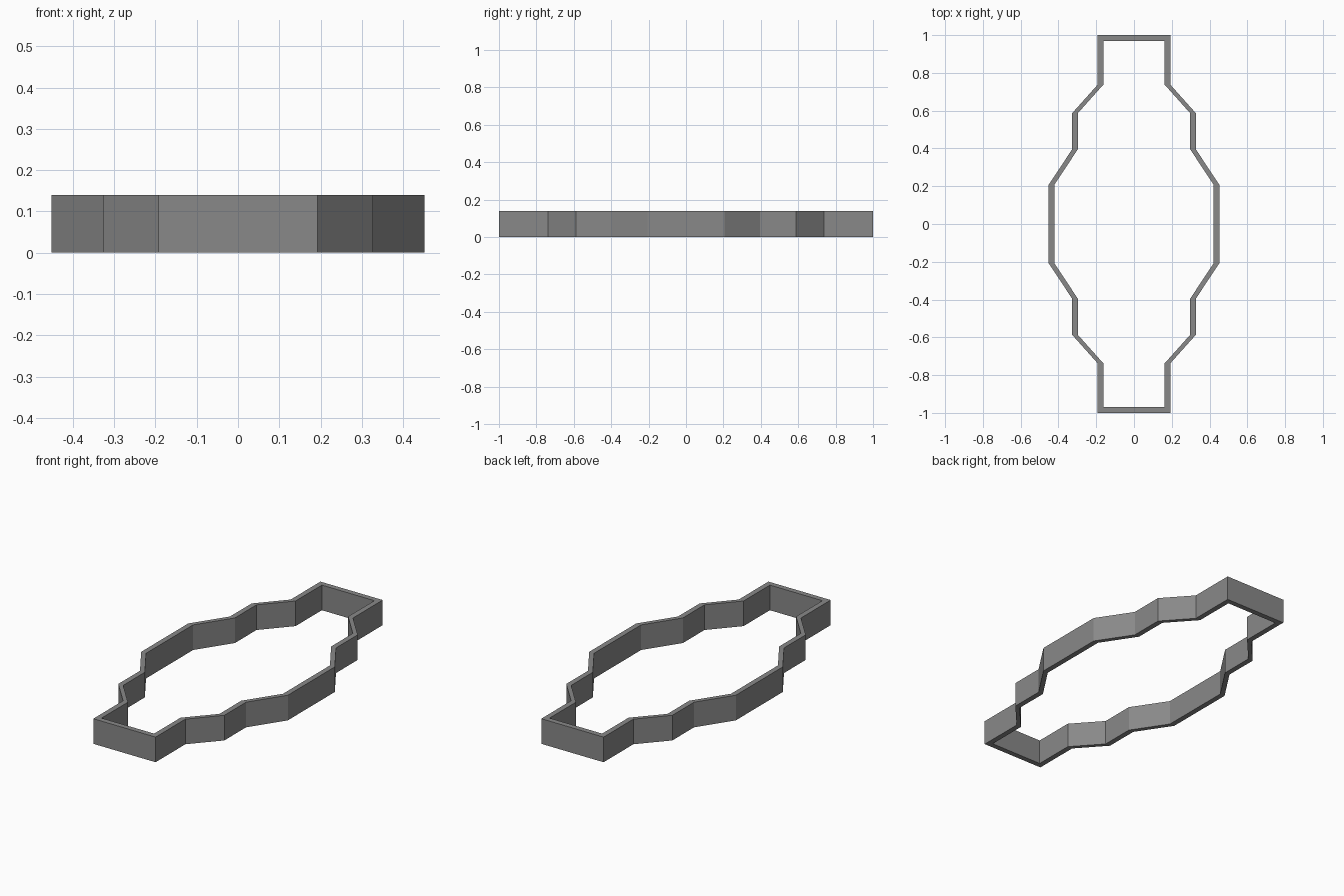
import bpy, bmesh

if "Cube" in bpy.data.objects:
    bpy.data.objects.remove(bpy.data.objects["Cube"])

HEIGHT = 0.14
WALL = 0.03

# Outer profile of one quarter, from the end towards the middle
quarter = [(0.192, 1.0), (0.192, 0.738), (0.327, 0.587), (0.327, 0.396), (0.452, 0.207)]


def full_loop(q):
    """Mirror a quarter profile into a closed clockwise outline."""
    right = q + [(x, -y) for x, y in reversed(q)]
    return right + [(-x, y) for x, y in reversed(right)]


outer = full_loop(quarter)
inner = full_loop([(x - WALL, min(y, 1.0 - WALL)) for x, y in quarter])

# Ring wall: outer and inner outlines joined at top and bottom
bm = bmesh.new()
ob, ib, ot, it = ([bm.verts.new((x, y, z)) for x, y in loop]
                  for loop, z in ((outer, 0), (inner, 0), (outer, HEIGHT), (inner, HEIGHT)))
n = len(outer)
for i in range(n):
    j = (i + 1) % n
    for a, b in ((ob, ot), (ot, it), (it, ib), (ib, ob)):
        bm.faces.new((a[i], a[j], b[j], b[i]))
bmesh.ops.recalc_face_normals(bm, faces=bm.faces)

mesh = bpy.data.meshes.new("ring_wall")
bm.to_mesh(mesh)
bm.free()

grey = bpy.data.materials.new("mid grey")
grey.diffuse_color = (0.25, 0.25, 0.25, 1)
grey.use_nodes = True
grey.node_tree.nodes["Principled BSDF"].inputs["Base Color"].default_value = grey.diffuse_color
mesh.materials.append(grey)
bpy.context.collection.objects.link(bpy.data.objects.new("ring_wall", mesh))
